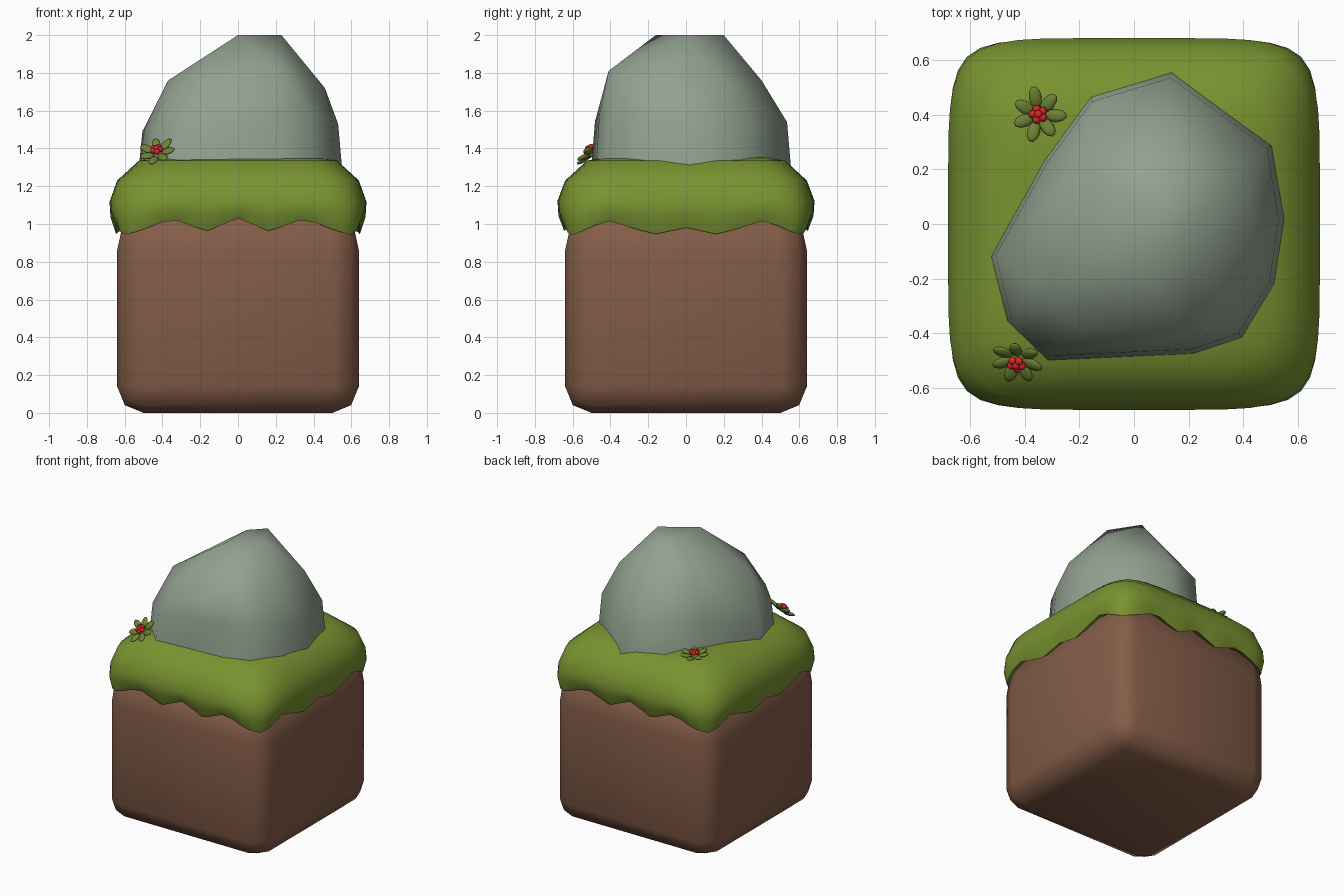
import bpy, bmesh, math
from mathutils import Vector, Matrix

if "Cube" in bpy.data.objects:
    bpy.data.objects.remove(bpy.data.objects["Cube"])


def material(name, rgb):
    m = bpy.data.materials.new(name)
    m.diffuse_color = (*rgb, 1)
    m.use_nodes = True
    m.node_tree.nodes["Principled BSDF"].inputs["Base Color"].default_value = m.diffuse_color
    return m


DIRT = material("dirt_brown", (0.23, 0.108, 0.065))
GRASS = material("grass_green", (0.19, 0.29, 0.03))
STONE = material("stone_grey", (0.29, 0.36, 0.28))
LEAF = material("leaf_green", (0.15, 0.22, 0.035))
RED = material("berry_red", (0.65, 0.02, 0.02))


def finish(bm, name, *mats, angle=180):
    bmesh.ops.recalc_face_normals(bm, faces=bm.faces)
    me = bpy.data.meshes.new(name)
    bm.to_mesh(me)
    bm.free()
    ob = bpy.data.objects.new(name, me)
    bpy.context.collection.objects.link(ob)
    for m in mats:
        me.materials.append(m)
    bpy.ops.object.select_all(action='DESELECT')
    ob.select_set(True)
    bpy.context.view_layer.objects.active = ob
    bpy.ops.object.shade_smooth_by_angle(angle=math.radians(angle))
    return ob


# Dirt block: rounded box with a longer taper under the grass
bm = bmesh.new()
bmesh.ops.create_cube(bm, size=1, matrix=Matrix.Translation((0, 0, 0.545)) @ Matrix.Diagonal((1.28, 1.28, 1.09, 1)))
bmesh.ops.bevel(bm, geom=bm.edges[:], offset=0.14, segments=2, profile=0.5, affect='EDGES')
for v in bm.verts:
    if 0.9 < v.co.z < 0.97:
        v.co.z = 0.86
finish(bm, "dirt_block", DIRT, angle=60)


# Grass cap: rounded-square rings, with a scalloped lower rim
def lerp_knots(knots, t):
    for (a, za), (b, zb) in zip(knots, knots[1:]):
        if t <= b:
            return za + (zb - za) * (t - a) / (b - a)
    return knots[-1][1]


FRONT = [(0, 1.03), (.17, .96), (.35, 1.03), (.53, .96), (.62, .94)]
SIDE = [(0, .98), (.17, .945), (.42, 1.02), (.6, .94)]
PER_SIDE = 16
# half width, height, squareness, how far the ring follows the scallops
RINGS = [(0.56, 1.05, 9, 0.6), (0.645, 1.0, 9, 1), (0.675, 1.06, 7, 0.45), (0.68, 1.12, 6, 0.1),
         (0.64, 1.23, 6, 0), (0.525, 1.335, 5, 0), (0.40, 1.36, 4, 0)]
bm = bmesh.new()
rings = []
for half, z, n, follow in RINGS:
    ring = []
    for i in range(4 * PER_SIDE):
        k, t = divmod(i, PER_SIDE)
        t = 2 * t / PER_SIDE - 1
        p = Vector((t, -1))
        p *= half / (abs(t) ** n + 1) ** (1 / n)
        rim = lerp_knots(SIDE if k % 2 else FRONT, abs(p.x)) - 1.0
        co = Matrix.Rotation(k * math.pi / 2, 3, 'Z') @ Vector((p.x, p.y, z + follow * rim))
        ring.append(bm.verts.new(co))
    rings.append(ring)
for a, b in zip(rings, rings[1:]):
    for i in range(len(a)):
        j = (i + 1) % len(a)
        bm.faces.new((a[i], a[j], b[j], b[i]))
bm.faces.new(rings[-1])
bm.faces.new(rings[0][::-1])
finish(bm, "grass_cap", GRASS, angle=75)

# Boulder: hull around a footprint, a shoulder row and a small flat peak
FOOT = [(.14, .56), (.51, .29), (.555, .02), (.52, -.22), (.40, -.42), (.22, -.48),
        (-.32, -.505), (-.47, -.36), (-.53, -.12), (-.33, .24), (-.16, .47)]
MID_Z = [1.54, 1.55, 1.53, 1.55, 1.58, 1.58, 1.54, 1.52, 1.49, 1.55, 1.57]
UPPER = [(.12, .40, 1.76), (.40, .2, 1.77), (.46, -.12, 1.72), (.35, -.3, 1.77), (.22, -.41, 1.81),
         (-.2, -.39, 1.77), (-.37, -.22, 1.76), (-.2, .2, 1.82), (-.1, -.05, 1.93),
         (0, -.16, 2), (0, .1, 2), (.1, .2, 2), (.23, 0, 2)]
bm = bmesh.new()
for (x, y), z in zip(FOOT, MID_Z):
    bm.verts.new((x, y, 1.25))
    bm.verts.new((x * 0.955, y * 0.955, z))
for p in UPPER:
    bm.verts.new(p)
bmesh.ops.convex_hull(bm, input=bm.verts[:])
bmesh.ops.delete(bm, geom=[v for v in bm.verts if not v.link_faces], context='VERTS')
finish(bm, "boulder", STONE, angle=60)


# Flowers: leaf rosette with a cluster of red berries
def flower(name, centre, normal, petals, spin):
    bm = bmesh.new()
    base = Matrix.Translation(centre) @ Vector(normal).to_track_quat('Z', 'Y').to_matrix().to_4x4()

    def blob(m, scale, index):
        r = bmesh.ops.create_uvsphere(bm, u_segments=10, v_segments=6, radius=1,
                                      matrix=base @ m @ Matrix.Diagonal((*scale, 1)))
        for f in {f for v in r["verts"] for f in v.link_faces}:
            f.material_index = index

    for i in range(petals):
        turn = Matrix.Rotation(spin + i * math.tau / petals, 4, 'Z')
        reach = 0.056 + 0.008 * (i % 2)
        blob(turn @ Matrix.Translation((reach, 0, 0.01)) @ Matrix.Rotation(-0.25, 4, 'Y'),
             (0.042, 0.024, 0.012), 0)
    for i in range(5):
        turn = Matrix.Rotation(i * math.tau / 5, 4, 'Z')
        blob(turn @ Matrix.Translation((0.02, 0, 0.028)), (0.016, 0.016, 0.016), 1)
    blob(Matrix.Translation((0, 0, 0.035)), (0.016, 0.016, 0.016), 1)
    finish(bm, name, LEAF, RED)


flower("flower_back", (-0.35, 0.40, 1.365), (0, 0.05, 1), 7, 0.4)
flower("flower_front", (-0.425, -0.495, 1.375), (-0.2, -0.65, 0.7), 7, 0.1)
